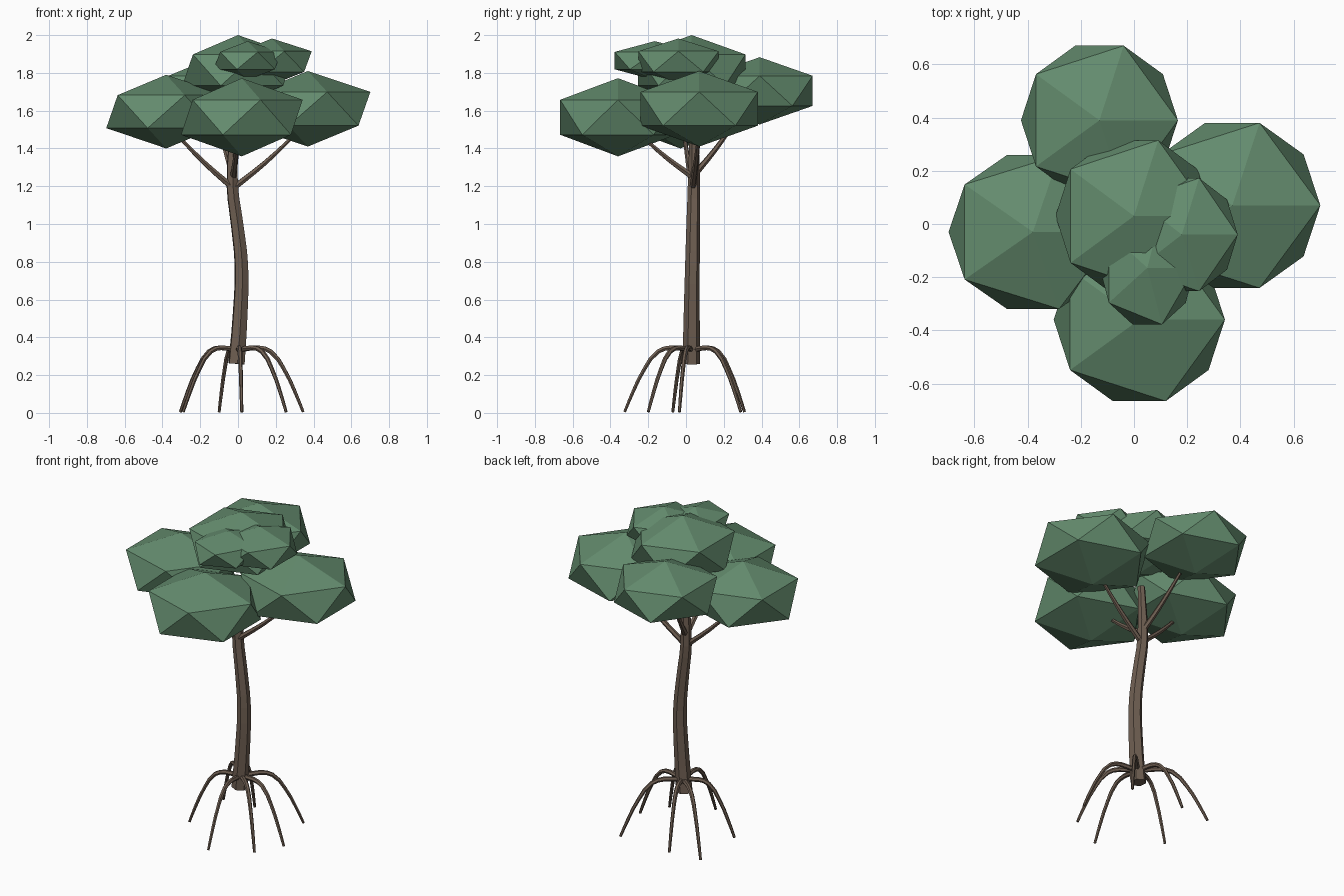
import bpy

if "Cube" in bpy.data.objects:
    bpy.data.objects.remove(bpy.data.objects["Cube"])


def make_material(name, rgb):
    mat = bpy.data.materials.new(name)
    mat.diffuse_color = (*rgb, 1.0)
    mat.use_nodes = True
    mat.node_tree.nodes["Principled BSDF"].inputs["Base Color"].default_value = mat.diffuse_color
    return mat


leaf_green = make_material("leaf green", (0.127, 0.262, 0.156))
bark_brown = make_material("bark brown", (0.156, 0.112, 0.083))


def tube(name, points, radii, sides_level=1, steps=3):
    """Flat-shaded tapering tube along a smooth path."""
    curve = bpy.data.curves.new(name, 'CURVE')
    curve.dimensions = '3D'
    curve.bevel_depth = 1.0
    curve.bevel_resolution = sides_level
    curve.resolution_u = steps
    curve.use_fill_caps = True
    spline = curve.splines.new('BEZIER')
    spline.bezier_points.add(len(points) - 1)
    for bp, co, r in zip(spline.bezier_points, points, radii):
        bp.co = co
        bp.radius = r
        bp.handle_left_type = bp.handle_right_type = 'AUTO'
    spline.use_smooth = False
    obj = bpy.data.objects.new(name, curve)
    bpy.context.collection.objects.link(obj)
    bpy.ops.object.select_all(action='DESELECT')
    obj.select_set(True)
    bpy.context.view_layer.objects.active = obj
    bpy.ops.object.convert(target='MESH')
    obj = bpy.context.object
    obj.data.materials.clear()
    obj.data.materials.append(bark_brown)
    for face in obj.data.polygons:
        face.use_smooth = False
        face.material_index = 0
    return obj


def leaf_clump(name, centre, radii):
    bpy.ops.mesh.primitive_ico_sphere_add(subdivisions=1, radius=1, location=centre)
    obj = bpy.context.object
    obj.name = name
    obj.scale = radii
    bpy.ops.object.transform_apply(location=False, rotation=False, scale=True)
    obj.data.materials.append(leaf_green)


# Leaf canopy: four wide clumps below, three above
leaf_clump("left_leaves", (-0.38, -0.03, 1.595), (0.355, 0.34, 0.195))
leaf_clump("right_leaves", (0.37, 0.07, 1.61), (0.37, 0.365, 0.20))
leaf_clump("back_leaves", (-0.13, 0.39, 1.705), (0.33, 0.33, 0.178))
leaf_clump("front_leaves", (0.02, -0.36, 1.565), (0.36, 0.36, 0.207))
leaf_clump("top_leaves", (0.0, 0.03, 1.815), (0.33, 0.335, 0.185))
leaf_clump("upper_right_leaves", (0.18, -0.04, 1.86), (0.235, 0.25, 0.122))
leaf_clump("upper_front_leaves", (0.05, -0.165, 1.865), (0.20, 0.25, 0.103))

# Gently bending trunk
tube("trunk",
     [(-0.008, 0.028, 0.26), (0.01, 0.03, 0.5), (0.018, 0.034, 0.78),
      (-0.005, 0.038, 1.0), (-0.03, 0.042, 1.2), (-0.02, 0.042, 1.55)],
     [0.047, 0.043, 0.039, 0.036, 0.033, 0.022])

# Branches reaching into the wide clumps
branch_tips = {
    "left": (-0.33, -0.01, 1.48),
    "right": (0.31, 0.07, 1.48),
    "back": (-0.11, 0.28, 1.57),
    "front": (0.0, -0.23, 1.46),
}
for side, (x, y, z) in branch_tips.items():
    sx, sy, sz = -0.025, 0.035, (1.25 if side in ("back", "front") else 1.19)
    middle = (sx + (x - sx) * 0.5, sy + (y - sy) * 0.5, sz + (z - sz) * 0.46)
    tube(side + "_branch", [(sx, sy, sz), middle, (x, y, z)],
         [0.018, 0.014, 0.009])

# Arching stilt roots
root_feet = [(0.345, -0.035), (0.255, 0.29), (-0.10, 0.31), (-0.305, 0.29),
             (-0.29, -0.07), (0.02, -0.325), (0.255, -0.20)]
arch = [(0.0, 0.33), (0.3, 0.345), (0.5, 0.325), (0.7, 0.235), (0.87, 0.115), (1.0, 0.005)]
for i, (fx, fy) in enumerate(root_feet):
    cx, cy = 0.0, 0.03
    path = [(cx + (fx - cx) * t, cy + (fy - cy) * t, z) for t, z in arch]
    tube(f"root_{i + 1}", path, [0.015, 0.014, 0.013, 0.011, 0.01, 0.008], steps=2)
